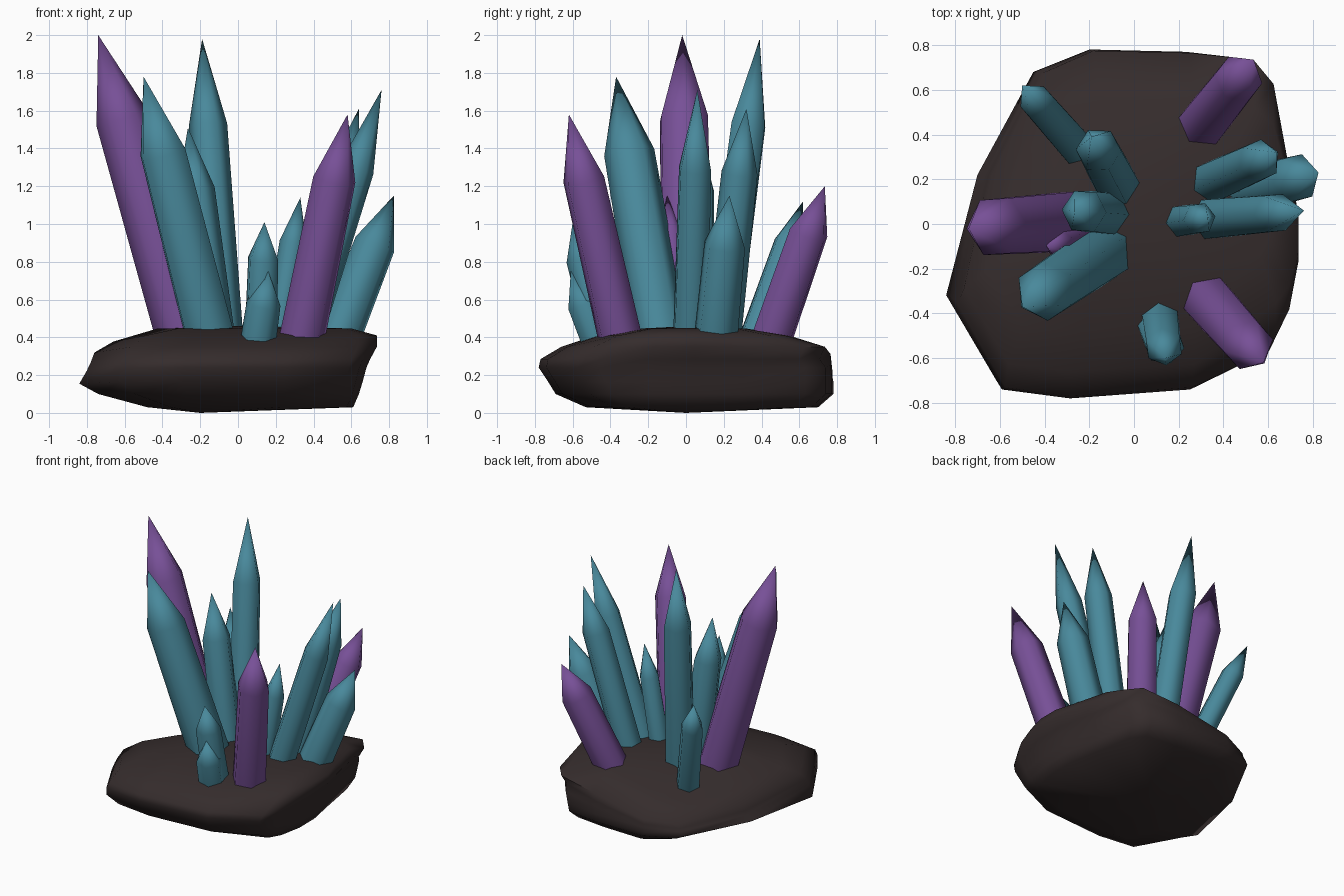
import bpy, bmesh, math
from mathutils import Vector

if "Cube" in bpy.data.objects:
    bpy.data.objects.remove(bpy.data.objects["Cube"])


def material(name, rgb):
    m = bpy.data.materials.new(name)
    m.diffuse_color = (*rgb, 1)
    m.use_nodes = True
    m.node_tree.nodes["Principled BSDF"].inputs["Base Color"].default_value = m.diffuse_color
    return m


TEAL = material("teal crystal", (0.066, 0.25, 0.33))
PURPLE = material("purple crystal", (0.185, 0.08, 0.31))
STONE = material("dark stone", (0.035, 0.025, 0.025))


def finish(bm, name, mat, angle):
    bmesh.ops.recalc_face_normals(bm, faces=bm.faces)
    me = bpy.data.meshes.new(name)
    bm.to_mesh(me)
    bm.free()
    me.materials.append(mat)
    ob = bpy.data.objects.new(name, me)
    bpy.context.collection.objects.link(ob)
    bpy.ops.object.select_all(action='DESELECT')
    ob.select_set(True)
    bpy.context.view_layer.objects.active = ob
    bpy.ops.object.shade_smooth_by_angle(angle=math.radians(angle))


def loft(bm, rings, start, end):
    """Skin closed rings and close both ends on a point."""
    rows = [[bm.verts.new(p) for p in r] for r in rings]
    n = len(rows[0])
    a, b = bm.verts.new(start), bm.verts.new(end)
    for i in range(n):
        j = (i + 1) % n
        bm.faces.new((a, rows[0][j], rows[0][i]))
        bm.faces.new((b, rows[-1][i], rows[-1][j]))
        for lo, hi in zip(rows, rows[1:]):
            bm.faces.new((lo[i], lo[j], hi[j], hi[i]))


def crystal(name, mat, base, tip, radius, cap):
    """Six-sided, slightly tapered prism leaning from base to tip; cap is the point's length."""
    base, tip = Vector(base), Vector(tip)
    axis = (tip - base).normalized()
    lean = Vector((axis.x, axis.y, 0)).normalized()
    u = (lean - axis * lean.dot(axis)).normalized()
    v = axis.cross(u)
    root = base - axis * 0.18
    rings = []
    for c, r in ((root, radius * 1.04), (tip - axis * cap, radius * 0.96)):
        rings.append([c + r * (math.cos(k * math.pi / 3) * u + math.sin(k * math.pi / 3) * v)
                      for k in range(6)])
    bm = bmesh.new()
    loft(bm, rings, root, tip)
    finish(bm, name, mat, 62)


# Rock base: one outline, stretched to the extents at each height
outline = [(-.84, -.34), (-.62, -.74), (-.3, -.78), (.27, -.74), (.63, -.575), (.69, -.45),
           (.73, -.2), (.73, .05), (.68, .3), (.62, .63), (.53, .74), (.25, .77),
           (-.2, .78), (-.45, .68), (-.7, .22)]
levels = [  # z, left, right, front, back
    (.03, .48, .61, .53, .70), (.10, .74, .64, .69, .78), (.165, .84, .66, .73, .78),
    (.24, .80, .68, .78, .78), (.285, .78, .70, .77, .775), (.35, .76, .735, .66, .775),
    (.41, .66, .735, .48, .55), (.447, .43, .60, .24, .32)]


def rock_point(x, y, z, l, r, f, b):
    if .28 < z < .3 and x > .5 and y > .5:      # ledge in the back right corner
        b -= .03
    x *= l / .84 if x < 0 else r / .73
    y *= (f if y < 0 else b) / .78
    # the back left corner slopes down
    slope = min(.2, .28 * max(0, y - x - .32))
    return x, y, z - slope * max(0, z - .1) / .35


rings = [[rock_point(x, y, *lv) for x, y in outline] for lv in levels]
bm = bmesh.new()
loft(bm, rings, (-.2, 0, 0), (0, .03, .46))
finish(bm, "rock_base", STONE, 70)

# Crystals: name, colour, base, tip, radius, point length
for args in [
    ("tall_left_crystal", PURPLE, (-.295, .01, .45), (-.74, -.02, 2.0), .148, .46),
    ("inner_left_crystal", PURPLE, (-.22, -.04, .45), (-.39, -.10, 1.15), .07, .2),
    ("front_left_crystal", TEAL, (-.16, -.14, .45), (-.50, -.37, 1.78), .14, .42),
    ("tall_back_crystal", TEAL, (-.085, .19, .45), (-.19, .39, 1.98), .106, .46),
    ("inner_crystal", TEAL, (-.13, .05, .45), (-.265, .06, 1.51), .105, .33),
    ("back_left_crystal", TEAL, (-.28, .37, .42), (-.50, .62, 1.12), .083, .24),
    ("back_right_crystal", PURPLE, (.31, .45, .38), (.535, .735, 1.2), .115, .27),
    ("low_right_crystal", TEAL, (.54, .16, .42), (.825, .23, 1.15), .117, .28),
    ("rear_right_crystal", TEAL, (.365, .195, .45), (.64, .32, 1.61), .10, .35),
    ("tall_right_crystal", TEAL, (.36, .025, .45), (.76, .06, 1.71), .098, .44),
    ("small_right_crystal", TEAL, (.22, .015, .45), (.33, .03, 1.14), .076, .24),
    ("front_right_crystal", PURPLE, (.34, -.35, .40), (.58, -.62, 1.58), .12, .36),
    ("small_front_crystal", TEAL, (.12, -.44, .40), (.14, -.60, 1.01), .09, .20),
    ("tiny_front_crystal", TEAL, (.11, -.47, .40), (.16, -.61, .75), .095, .18),
]:
    crystal(*args)
